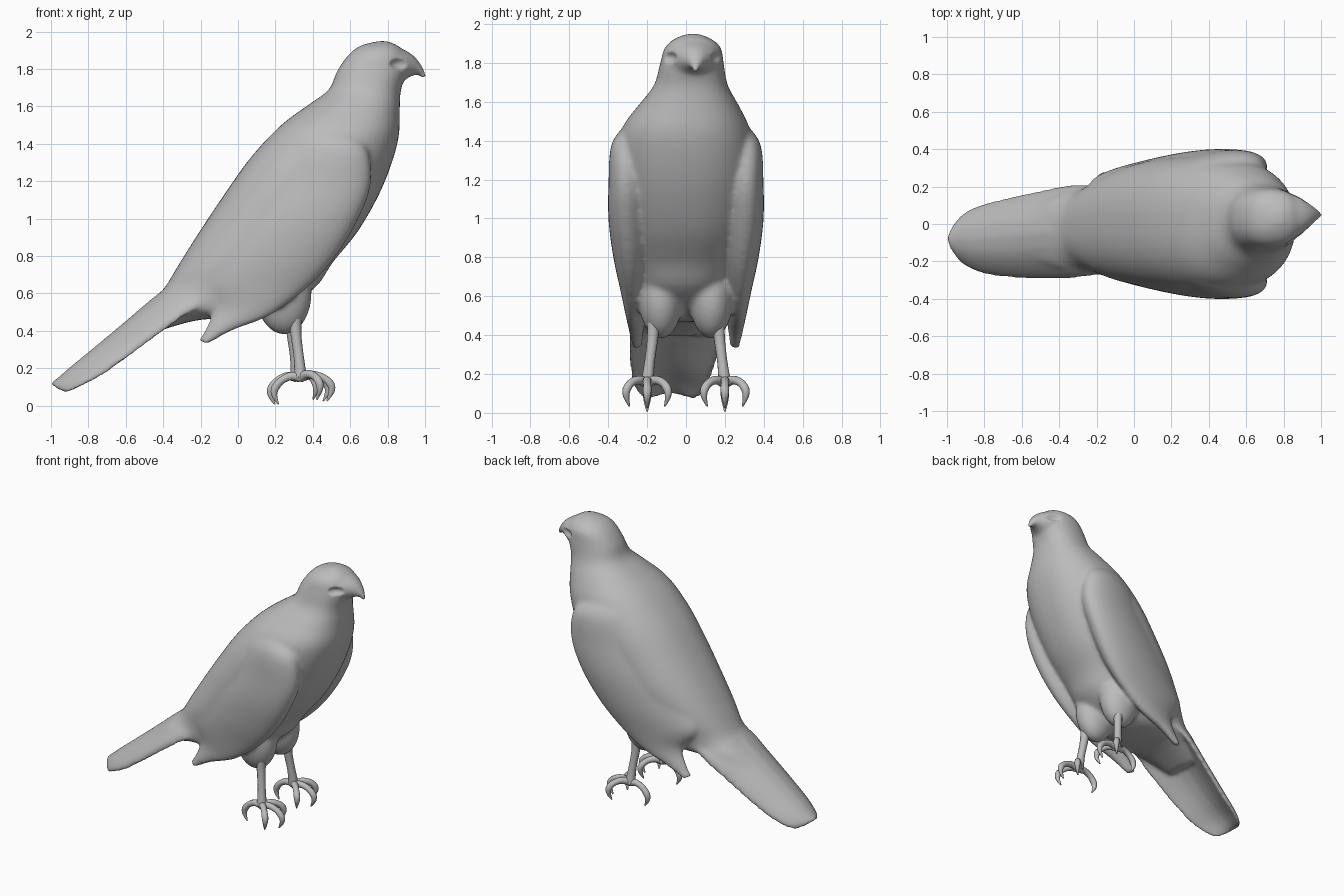
import bpy, bmesh
from math import sin, cos, pi, copysign
from mathutils import Vector

cube = bpy.data.objects.get("Cube")
if cube:
    bpy.data.objects.remove(cube, do_unlink=True)

grey = bpy.data.materials.new("plain_grey")
grey.use_nodes = True
grey.diffuse_color = (0.5, 0.5, 0.5, 1)
grey.node_tree.nodes["Principled BSDF"].inputs["Base Color"].default_value = (0.5, 0.5, 0.5, 1)


def spline(rows, steps=4):
    """Catmull-Rom interpolation of equal-length rows of numbers."""
    rows = [Vector(r) for r in rows]
    out = []
    for i in range(len(rows) - 1):
        p0, p1, p2 = rows[max(i - 1, 0)], rows[i], rows[i + 1]
        p3 = rows[min(i + 2, len(rows) - 1)]
        for k in range(steps):
            t = k / steps
            out.append(0.5 * (2 * p1 + (p2 - p0) * t + (2 * p0 - 5 * p1 + 4 * p2 - p3) * t * t
                              + (3 * p1 - p0 - 3 * p2 + p3) * t ** 3))
    return out + [rows[-1]]


def power(value, exponent):
    return copysign(abs(value) ** exponent, value)


def loft(bm, rows, arch=0, lean=0, blunt=1, sides=40):
    """Rows: back x, back z, front x, front z, half width, middle y."""
    rings = []
    for bx, bz, fx, fz, w, y in spline(rows):
        back, front = Vector((bx, y - lean * w, bz)), Vector((fx, y + lean * w, fz))
        mid, half = (back + front) / 2, (front - back) / 2
        ring = []
        for i in range(sides):
            a = 2 * pi * i / sides
            along, across = power(cos(a), blunt), power(sin(a), blunt)
            p = mid + half * along + Vector((0, w * across, 0))
            p += half.normalized() * arch * (w / 0.22) * across ** 2
            ring.append(bm.verts.new(p))
        rings.append(ring)
    for r, s in zip(rings, rings[1:]):
        for i in range(sides):
            j = (i + 1) % sides
            bm.faces.new((r[i], r[j], s[j], s[i]))
    bm.faces.new(rings[0])
    bm.faces.new(rings[-1])


def ball(bm, centre, size):
    new = bmesh.ops.create_uvsphere(bm, u_segments=24, v_segments=16, radius=1)["verts"]
    for v in new:
        v.co = Vector(centre) + Vector(a * b for a, b in zip(v.co, size))


def finish(bm, name):
    bmesh.ops.recalc_face_normals(bm, faces=bm.faces)
    mesh = bpy.data.meshes.new(name)
    bm.to_mesh(mesh)
    bm.free()
    mesh.materials.append(grey)
    ob = bpy.data.objects.new(name, mesh)
    bpy.context.collection.objects.link(ob)
    return ob


bm = bmesh.new()
# head, neck and trunk
loft(bm, [(0.75, 1.95, 0.80, 1.95, 0.03, 0.035), (0.655, 1.925, 0.86, 1.922, 0.095, 0.035),
          (0.59, 1.875, 0.89, 1.88, 0.145, 0.035), (0.53, 1.79, 0.90, 1.79, 0.165, 0.03),
          (0.485, 1.69, 0.87, 1.68, 0.19, 0.025), (0.385, 1.615, 0.865, 1.57, 0.25, 0.015),
          (0.23, 1.50, 0.86, 1.44, 0.325, 0), (0.07, 1.33, 0.82, 1.29, 0.36, 0),
          (-0.07, 1.135, 0.75, 1.12, 0.365, 0), (-0.21, 0.925, 0.64, 0.93, 0.35, 0),
          (-0.32, 0.75, 0.51, 0.77, 0.315, -0.01), (-0.39, 0.635, 0.40, 0.62, 0.27, -0.02),
          (-0.43, 0.595, 0.15, 0.48, 0.24, -0.03), (-0.48, 0.545, -0.2, 0.46, 0.21, -0.04),
          (-0.6, 0.44, -0.45, 0.39, 0.15, -0.06)], blunt=0.87)
# beak
loft(bm, [(0.80, 1.915, 0.80, 1.73, 0.145, 0.035), (0.87, 1.91, 0.88, 1.74, 0.115, 0.04),
          (0.93, 1.88, 0.93, 1.762, 0.07, 0.045), (0.978, 1.828, 0.965, 1.768, 0.037, 0.05),
          (1.01, 1.765, 0.99, 1.742, 0.014, 0.05)])
# arched tail
loft(bm, [(-0.22, 0.73, -0.17, 0.65, 0.23, -0.03), (-0.42, 0.605, -0.37, 0.535, 0.25, -0.04),
          (-0.6, 0.455, -0.56, 0.39, 0.233, -0.06), (-0.78, 0.305, -0.74, 0.245, 0.208, -0.075),
          (-0.89, 0.215, -0.86, 0.165, 0.178, -0.08), (-0.965, 0.15, -0.94, 0.11, 0.13, -0.08),
          (-1.005, 0.12, -0.985, 0.1, 0.06, -0.08)], arch=0.11, blunt=0.6)
for side in (-1, 1):
    # folded wing, its back edge sunk into the back
    loft(bm, [(x, z, u, w, t, side * y) for x, z, u, w, t, y in (
        (0.36, 1.53, 0.58, 1.49, 0.06, 0.22), (0.22, 1.41, 0.69, 1.38, 0.12, 0.25),
        (0.06, 1.2, 0.71, 1.18, 0.14, 0.245), (-0.08, 1.0, 0.635, 0.98, 0.14, 0.245),
        (-0.2, 0.8, 0.51, 0.78, 0.12, 0.24), (-0.24, 0.67, 0.36, 0.62, 0.085, 0.245),
        (-0.14, 0.54, 0.17, 0.48, 0.05, 0.255), (-0.165, 0.43, -0.02, 0.405, 0.035, 0.255),
        (-0.215, 0.345, -0.16, 0.33, 0.025, 0.25))], lean=0.45 * side)
    # thigh
    ball(bm, (0.245, side * 0.13, 0.6), (0.15, 0.115, 0.22))
body = finish(bm, "body")

# eye sockets
bm = bmesh.new()
for side in (-1, 1):
    ball(bm, (0.895, 0.04 + side * 0.145, 1.828), (0.085, 0.06, 0.038))
cutter = finish(bm, "eye_socket_cutter")
cutter.hide_render = True

# blend the parts into one smooth skin
bpy.context.view_layer.objects.active = body
body.select_set(True)
skin = body.modifiers.new("skin", "REMESH")
skin.mode, skin.voxel_size = "VOXEL", 0.012
carve = body.modifiers.new("sockets", "BOOLEAN")
carve.operation, carve.object = "DIFFERENCE", cutter
soft = body.modifiers.new("soften", "SMOOTH")
soft.factor, soft.iterations = 0.5, 18
for name in ("skin", "sockets", "soften"):
    bpy.ops.object.modifier_apply(modifier=name)
bpy.data.objects.remove(cutter, do_unlink=True)
bpy.ops.object.shade_smooth()


def tube(name, paths):
    """Each path holds points as x, y, z, radius."""
    curve = bpy.data.curves.new(name, "CURVE")
    curve.dimensions = "3D"
    curve.bevel_depth, curve.bevel_resolution, curve.use_fill_caps = 1, 3, True
    for path in paths:
        pts = spline(path)
        line = curve.splines.new("POLY")
        line.points.add(len(pts) - 1)
        for p, (x, y, z, r) in zip(line.points, pts):
            p.co, p.radius = (x, y, z, 1), r
        line.use_smooth = True
    curve.materials.append(grey)
    ob = bpy.data.objects.new(name, curve)
    bpy.context.collection.objects.link(ob)


# toe outline: reach, height, thickness
TOE = ((0, 0.15, 0.026), (0.06, 0.158, 0.023), (0.12, 0.135, 0.021),
       (0.16, 0.095, 0.022), (0.165, 0.055, 0.016), (0.14, 0.008, 0.004))
for side, label in ((-1, "right"), (1, "left")):
    x, y = 0.325 - 0.01 * side, side * 0.2
    tube(label + "_leg", [[(x - 0.03, side * 0.165, 0.48, 0.036), (x - 0.025, side * 0.172, 0.38, 0.029),
                           (x - 0.01, side * 0.187, 0.26, 0.027), (x, y, 0.15, 0.034)]])
    toes = []
    for dx, dy, lift in ((1, 0, 0.02), (0.62, 0.65, 0.03), (0.62, -0.65, 0.03), (-0.85, 0, 0)):
        toes.append([(x + dx * d, y + dy * d, z + lift * d / 0.165, r) for d, z, r in TOE])
    tube(label + "_toes", toes)
